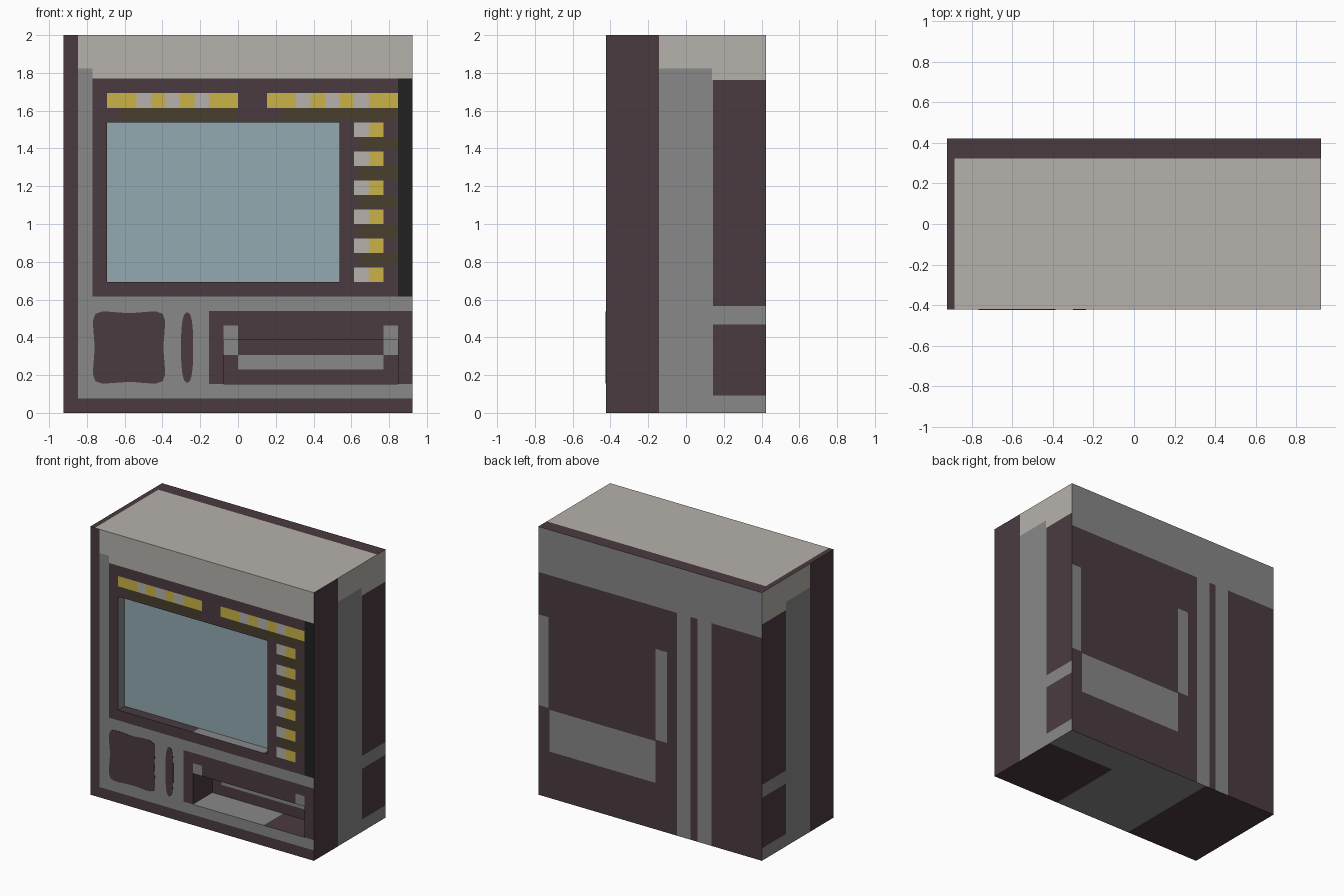
import bpy, bmesh, math
from mathutils import Vector

cube = bpy.data.objects.get("Cube")
if cube:
    bpy.data.objects.remove(cube, do_unlink=True)

U = 1 / 13                 # one module of the design; the cabinet is 24 x 11 x 26
W, D, H = 12, 5.5, 26      # half width, half depth, height


# Materials
def linear(c):
    c /= 255
    return c / 12.92 if c < 0.04 else ((c + 0.055) / 1.055) ** 2.4


PALETTE = {
    "dark_plum": (75, 59, 65),
    "mid_grey": (136, 136, 136),
    "pale_stone": (182, 178, 172),
    "screen_blue": (147, 170, 176),
    "button_yellow": (202, 178, 70),
    "olive_shadow": (72, 62, 44),
    "black_trim": (33, 33, 33),
}
NAMES = list(PALETTE)
MATS = []
for name, rgb in PALETTE.items():
    mat = bpy.data.materials.new(name)
    mat.use_nodes = True
    colour = tuple(linear(c) for c in rgb) + (1,)
    mat.diffuse_color = colour
    bsdf = mat.node_tree.nodes["Principled BSDF"]
    bsdf.inputs["Base Color"].default_value = colour
    bsdf.inputs["Roughness"].default_value = 0.8
    MATS.append(mat)
PLUM, GREY, STONE, BLUE, YELLOW, OLIVE, BLACK = range(len(NAMES))

# Colour areas per side: (u0, u1, v0, v1, colour), later ones win
front = [
    (-11, W, 23, H, STONE),            # header
    (-11, -10, 1, 23.7, GREY),         # left frame
    (-11, W, 1, 8, GREY),              # lower fascia
    (11, W, 8, 23, BLACK),             # right trim
    (-9, 7, 9, 20, BLUE),              # screen
    (-2, W, 2, 7, PLUM),               # tray surround
    (-1, 0, 4, 6, GREY),
    (10, 11, 4, 6, GREY),
    (0, 10, 3, 4, GREY),
]
for start in (-9, 2):                  # two striped button rows on top
    front.append((start + 1, start + 9, 20.2, 21, OLIVE))
    front.append((start, start + 9, 21, 22, YELLOW))
    for k in (2, 4, 6):
        front.append((start + k, start + k + 1, 21, 22, STONE))
for z in range(9, 20, 2):              # button column beside the screen
    front.append((8, 9, z, z + 1, STONE))
    front.append((9, 10, z, z + 1, YELLOW))
    if z > 9:
        front.append((8.4, 11, z - 0.9, z, OLIVE))

back = [
    (-W, W, 21.6, H, GREY),            # top band
    (-4.35, -2.9, 0, H, GREY),         # twin vertical strips
    (-6.6, -5.1, 0, H, GREY),
    (10.9, W, 8.7, 17.5, GREY),        # bracket shape
    (-1.8, -0.6, 8.7, 17.5, GREY),
    (-0.6, 10.8, 4.5, 8.55, GREY),
]
side = [
    (-1.85, D, 0, H, GREY),
    (-1.85, D, 23.7, H, STONE),
    (1.8, D, 22.9, H, STONE),
    (1.85, D, 7.35, 22.9, PLUM),       # rear panel
    (1.85, D, 1.2, 6.1, PLUM),         # lower panel
]
top = [(-11.5, W, -D, 4.2, STONE)]
bottom = [(-3.9, W, -D, D, GREY), (4.55, W, -D, 2.35, PLUM)]
ledge = [(-1, 6.6, -D, D, GREY)]       # tray floor
AREAS = {"front": (front, 0, 2), "back": (back, 0, 2), "side": (side, 1, 2),
         "top": (top, 0, 1), "bottom": (bottom, 0, 1), "ledge": (ledge, 0, 1)}

# Recesses in the front: (x0, x1, z0, z1, depth)
RECESSES = [(-9, 7, 9, 20, 1), (-1, 11, 2, 5, 3)]


def side_of(face):
    n, c = face.normal, face.calc_center_median()
    if abs(n.y) > 0.5:
        return "front" if n.y < 0 else "back"
    if abs(n.x) > 0.5:
        return "side" if abs(c.x) > W - 0.1 else "wall"
    if c.z > H - 0.1:
        return "top"
    return "bottom" if c.z < 0.1 else "ledge"


def inside(u, v, area):
    return area[0] < u < area[1] and area[2] < v < area[3]


def finish(bm, name):
    mesh = bpy.data.meshes.new(name)
    bm.to_mesh(mesh)
    bm.free()
    for mat in MATS:
        mesh.materials.append(mat)
    obj = bpy.data.objects.new(name, mesh)
    bpy.context.collection.objects.link(obj)
    obj.scale = (U, U, U)
    return obj


# Cabinet: a box scored along the colour edges, with two sunken recesses
bm = bmesh.new()
bmesh.ops.create_cube(bm, size=1)
for v in bm.verts:
    v.co = Vector((v.co.x * 2 * W, v.co.y * 2 * D, (v.co.z + 0.5) * H))
for key, (areas, ua, va) in AREAS.items():
    cuts = {(ua, a[i]) for a in areas for i in (0, 1)}
    cuts |= {(va, a[i]) for a in areas for i in (2, 3)}
    if key == "front":
        cuts |= {(0, r[i]) for r in RECESSES for i in (0, 1)}
        cuts |= {(2, r[i]) for r in RECESSES for i in (2, 3)}
        cuts.add((0, ledge[0][1]))
    for axis, value in sorted(cuts):
        bm.normal_update()
        faces = [f for f in bm.faces if side_of(f) == key]
        geom = faces + list({e for f in faces for e in f.edges})
        geom += list({v for f in faces for v in f.verts})
        normal = Vector((axis == 0, axis == 1, axis == 2))
        if faces:
            bmesh.ops.bisect_plane(bm, geom=geom, dist=1e-4,
                                   plane_co=normal * value, plane_no=normal)

for x0, x1, z0, z1, depth in RECESSES:
    bm.normal_update()
    faces = [f for f in bm.faces if side_of(f) == "front" and
             inside(f.calc_center_median().x, f.calc_center_median().z, (x0, x1, z0, z1))]
    new = bmesh.ops.extrude_face_region(bm, geom=faces)["geom"]
    old = [f for f in faces if f.is_valid]
    if old:
        bmesh.ops.delete(bm, geom=old, context="FACES")
    moved = [g for g in new if isinstance(g, bmesh.types.BMVert)]
    bmesh.ops.translate(bm, verts=moved, vec=(0, depth, 0))

bmesh.ops.recalc_face_normals(bm, faces=bm.faces[:])
bm.normal_update()
for f in bm.faces:
    c, key = f.calc_center_median(), side_of(f)
    f.material_index = PLUM
    if key == "wall":
        f.material_index = GREY if c.x < -8 else PLUM
    else:
        areas, ua, va = AREAS[key]
        for a in areas:
            if inside(c[ua], c[va], a):
                f.material_index = a[4]
finish(bm, "cabinet")


# Wavy speaker and slim vent: thin plates on the lower fascia
def plate(name, cx, cz, hw, hh, power, wave):
    bm = bmesh.new()
    ring = []
    for k in range(48):
        t = 2 * math.pi * k / 48
        c, s = math.cos(t), math.sin(t)
        r = (abs(c) ** power + abs(s) ** power) ** (-1 / power)
        r *= 1 - wave * (1 + math.cos(4 * t)) / 2
        ring.append(bm.verts.new((cx + hw * r * c, -D, cz + hh * r * s)))
    face = bm.faces.new(ring)
    new = bmesh.ops.extrude_face_region(bm, geom=[face])["geom"]
    moved = [g for g in new if isinstance(g, bmesh.types.BMVert)]
    bmesh.ops.translate(bm, verts=moved, vec=(0, -0.03, 0))
    bmesh.ops.recalc_face_normals(bm, faces=bm.faces[:])
    finish(bm, name)


plate("speaker_plate", -7.5, 4.5, 2.5, 2.5, 9, 0.05)
plate("vent_plate", -3.5, 4.5, 0.42, 2.4, 2.6, 0)
